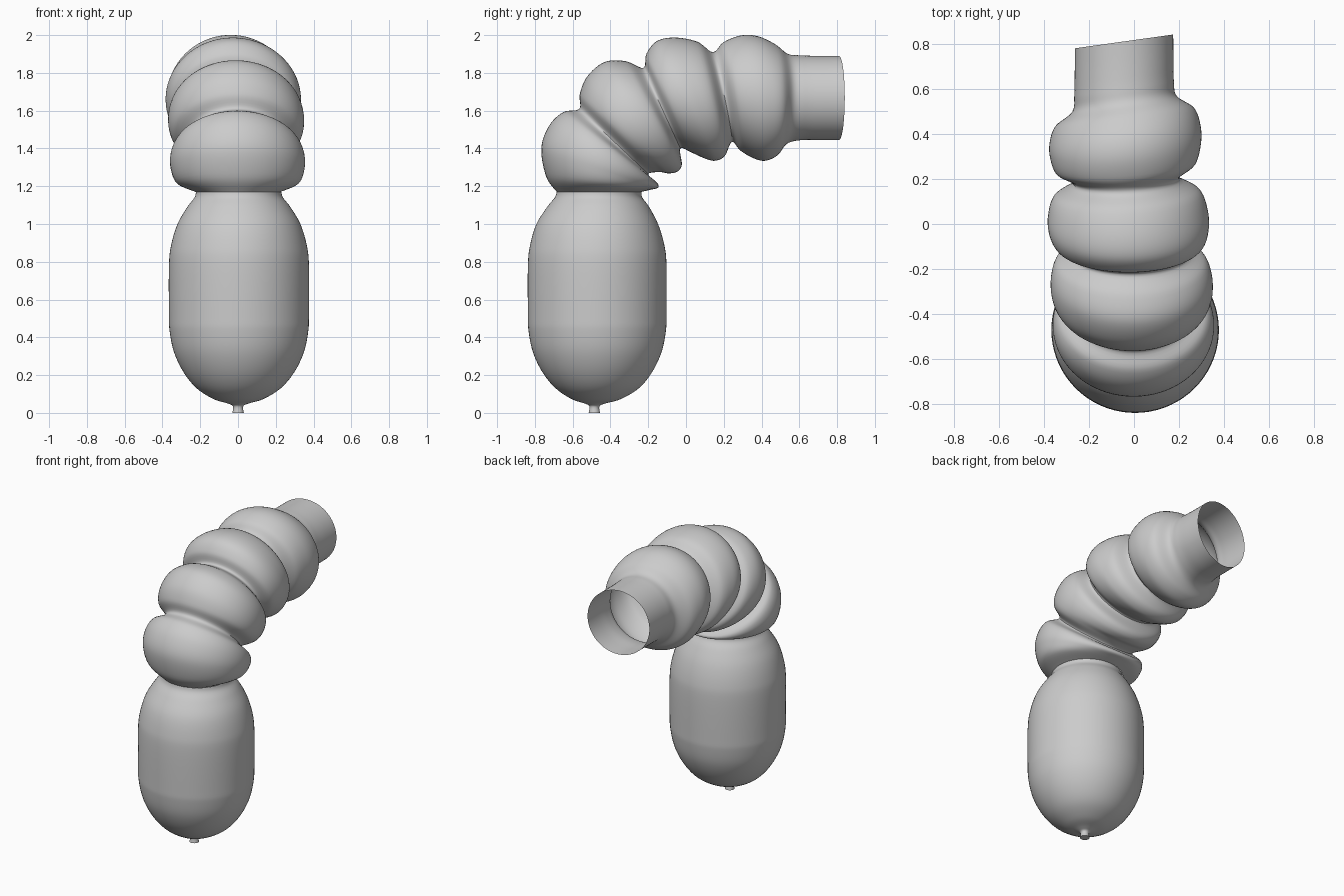
import bpy, bmesh, math
from mathutils import Vector

if "Cube" in bpy.data.objects:
    bpy.data.objects.remove(bpy.data.objects["Cube"])

N = 72


def spline(keys, steps):
    """Catmull-Rom through tuples of numbers."""
    k = [Vector(v) for v in keys]
    out = []
    for i in range(len(k) - 1):
        a, b, c, d = k[max(i - 1, 0)], k[i], k[i + 1], k[min(i + 2, len(k) - 1)]
        for s in range(steps):
            t = s / steps
            out.append(0.5 * (2 * b + (c - a) * t + (2 * a - 5 * b + 4 * c - d) * t * t
                              + (3 * b - a - 3 * c + d) * t ** 3))
    return out + [k[-1]]


def loft(name, rings, cap_start=False):
    """Each ring: (outer y, outer z, inner y, inner z, half width, centre x, yaw skew)."""
    bm = bmesh.new()
    loops = []
    for uy, uz, ly, lz, w, cx, skew in rings:
        loop = []
        for j in range(N):
            a = 2 * math.pi * j / N
            c, s = math.cos(a) / 2, math.sin(a) * w
            loop.append(bm.verts.new((cx + s, (uy + ly) / 2 + (uy - ly) * c + skew * s,
                                      (uz + lz) / 2 + (uz - lz) * c)))
        loops.append(loop)
    for p, q in zip(loops, loops[1:]):
        for j in range(N):
            n = (j + 1) % N
            bm.faces.new((p[j], p[n], q[n], q[j]))
    if cap_start:
        bm.faces.new(loops[0])
    bmesh.ops.recalc_face_normals(bm, faces=bm.faces[:])
    me = bpy.data.meshes.new(name)
    bm.to_mesh(me)
    bm.free()
    ob = bpy.data.objects.new(name, me)
    bpy.context.collection.objects.link(ob)
    bpy.context.view_layer.objects.active = ob
    ob.select_set(True)
    bpy.ops.object.shade_smooth_by_angle(angle=math.radians(50))
    ob.select_set(False)


# Capsule body with a small nozzle underneath: (radius, z, centre y)
body = [(.03, 0, -.485), (.027, .035, -.485), (.055, .05, -.482), (.13, .073, -.475),
        (.22, .13, -.47), (.29, .215, -.47), (.34, .32, -.47), (.363, .43, -.47),
        (.367, .52, -.47), (.367, .78, -.47), (.355, .89, -.47), (.322, 1.0, -.47),
        (.27, 1.09, -.465), (.232, 1.14, -.463), (.224, 1.17, -.46)]
loft("body", [(y - r, z, y + r, z, r * 1.01, .005 * min(1, r / .3), 0)
              for r, z, y in spline(body, 5)], True)

# Four bent bulges: outer and inner silhouette points, seam to seam
bulges = [
    [(-.684, 1.17, -.236, 1.17), (-.74, 1.25, -.185, 1.182), (-.766, 1.40, -.152, 1.19),
     (-.725, 1.52, -.145, 1.205), (-.65, 1.592, -.16, 1.225), (-.565, 1.61, -.20, 1.265)],
    [(-.565, 1.61, -.20, 1.265), (-.562, 1.69, -.14, 1.275), (-.52, 1.785, -.09, 1.268),
     (-.43, 1.858, -.045, 1.278), (-.32, 1.862, -.022, 1.315), (-.226, 1.827, -.03, 1.40)],
    [(-.226, 1.827, -.03, 1.40), (-.21, 1.90, .03, 1.378), (-.155, 1.968, .10, 1.347),
     (-.06, 1.987, .155, 1.335), (.06, 1.965, .205, 1.36), (.142, 1.91, .243, 1.435)],
    [(.142, 1.91, .243, 1.435), (.20, 1.963, .29, 1.388), (.29, 1.998, .36, 1.347),
     (.38, 1.994, .42, 1.335), (.47, 1.952, .48, 1.362), (.535, 1.902, .53, 1.423)],
]
seam_w = [.226, .26, .262, .236, .232]
bulge_w = [.358, .36, .358, .338]
centre = [0, -.005, -.015, -.035, -.042]
yaw = [0, 0, 0, .05, .15]

keys = []
for i, seg in enumerate(bulges):
    for j, p in enumerate(seg[:-1] if i < 3 else seg):
        u = j / 5
        base = seam_w[i] * (1 - u) + seam_w[i + 1] * u
        w = base + (bulge_w[i] - base) * max(0, math.sin(math.pi * u)) ** .65
        mix = lambda t: t[i] * (1 - u) + t[i + 1] * u
        keys.append((*p, w, mix(centre), mix(yaw)))

# Open straight mouth tube
keys += [(.60, 1.893, .60, 1.443, .221, -.044, .14), (.70, 1.89, .70, 1.445, .219, -.044, .14),
         (.81, 1.89, .81, 1.445, .218, -.044, .14)]
loft("bent_neck", spline(keys, 6))
